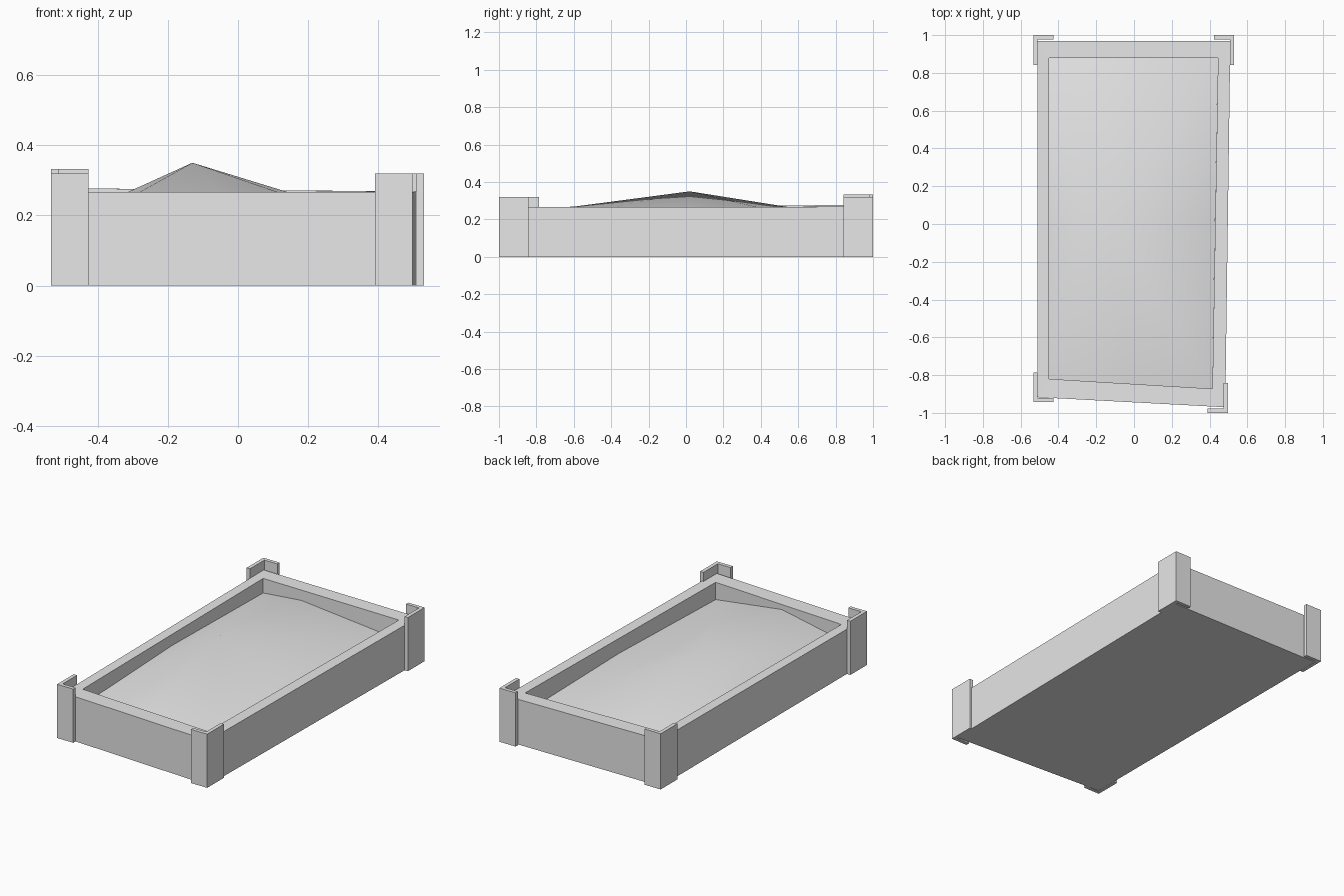
import bpy, bmesh
from mathutils import Vector

cube = bpy.data.objects.get("Cube")
if cube:
    bpy.data.objects.remove(cube, do_unlink=True)

grey = bpy.data.materials.new("plain grey")
grey.use_nodes = True
grey.diffuse_color = (0.8, 0.8, 0.8, 1)
grey.node_tree.nodes["Principled BSDF"].inputs["Base Color"].default_value = (0.8, 0.8, 0.8, 1)


def finish(name, bm):
    bmesh.ops.recalc_face_normals(bm, faces=bm.faces)
    mesh = bpy.data.meshes.new(name)
    bm.to_mesh(mesh)
    bm.free()
    mesh.materials.append(grey)
    obj = bpy.data.objects.new(name, mesh)
    bpy.context.collection.objects.link(obj)
    return obj


def stack(name, rings):
    """Closed solid skinned through rings of equal length."""
    bm = bmesh.new()
    loops = [[bm.verts.new(p) for p in ring] for ring in rings]
    n = len(loops[0])
    for low, high in zip(loops, loops[1:]):
        for i in range(n):
            j = (i + 1) % n
            bm.faces.new((low[i], low[j], high[j], high[i]))
    bm.faces.new(loops[0][::-1])
    bm.faces.new(loops[-1])
    return finish(name, bm)


def ring(outline, heights):
    return [(x, y, z) for (x, y), z in zip(outline, heights)]


# Planter box: uneven four-sided shell, corners front left on screen, then round
outer = [(-0.51, -0.917), (0.483, -0.97), (0.51, 0.97), (-0.51, 0.97)]
inner = [(-0.45, -0.82), (0.415, -0.872), (0.445, 0.88), (-0.45, 0.88)]
rim = [0.266, 0.266, 0.268, 0.277]
stack("planter_box", [ring(outer, [0] * 4), ring(outer, rim),
                      ring(inner, rim), ring(inner, [0.1] * 4)])

# Corner brackets: thin angle plates wrapped around each corner
T = 0.022


def bracket(name, x, y, sx, sy, height, length=0.157, width=0.107):
    profile = [(0, 0), (width, 0), (width, T), (T, T), (T, length), (0, length)]
    outline = [(x - sx * u, y - sy * v) for u, v in profile]
    stack(name, [ring(outline, [0] * 6), ring(outline, [height] * 6)])


bracket("front_right_bracket", -0.533, -0.943, -1, -1, 0.32)
bracket("front_left_bracket", 0.497, -1.0, 1, -1, 0.32)
bracket("back_left_bracket", 0.53, 1.0, 1, 1, 0.32)
bracket("back_right_bracket", -0.533, 1.0, -1, 1, 0.332)

# Soil mound: fan of slopes from a low peak to the inner walls
edge = [(-0.45, -0.82, 0.172), (-0.04, -0.845, 0.236), (0.415, -0.872, 0.163),
        (0.43, 0.02, 0.178), (0.445, 0.88, 0.15), (-0.2, 0.88, 0.213),
        (-0.45, 0.88, 0.19), (-0.45, 0.02, 0.205)]
bm = bmesh.new()
peak = bm.verts.new((-0.13, 0.02, 0.35))
border = [bm.verts.new(p) for p in edge]
for i, v in enumerate(border):
    bm.faces.new((peak, v, border[(i + 1) % len(border)]))
soil = finish("soil_mound", bm)
for poly in soil.data.polygons:
    poly.use_smooth = True
